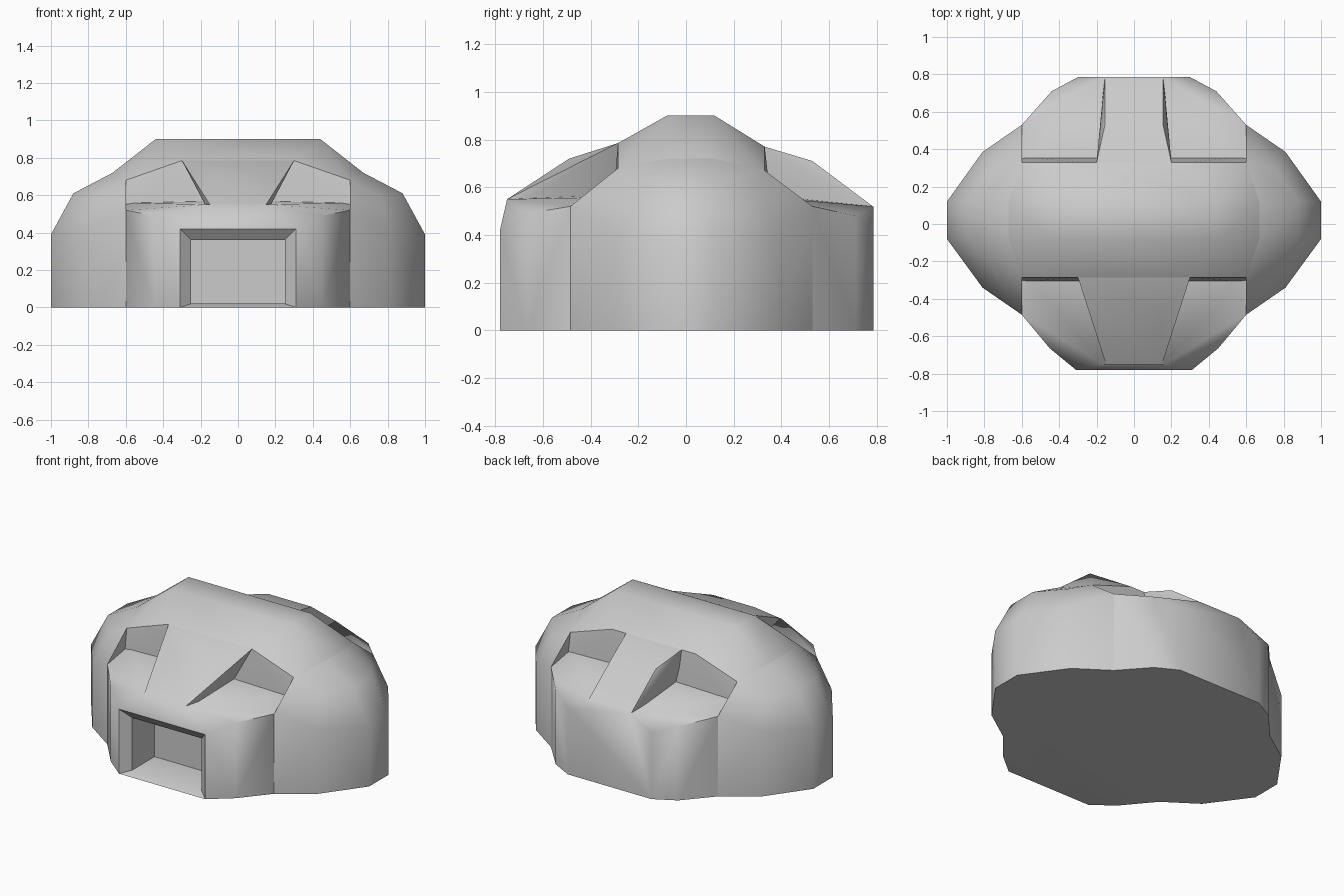
import bpy, bmesh, math

if "Cube" in bpy.data.objects:
    bpy.data.objects.remove(bpy.data.objects["Cube"])


def hull(name, pts, mirror=True, ground=()):
    """Convex faceted solid; pts are mirrored in x, ground is a list of (x, y) at z = 0."""
    pts = list(pts) + [(x, y, 0) for x, y in ground]
    if mirror:
        pts += [(-x, y, z) for x, y, z in pts if x]
    bm = bmesh.new()
    for p in pts:
        bm.verts.new(p)
    res = bmesh.ops.convex_hull(bm, input=bm.verts[:])
    junk = {g for g in res["geom_interior"] + res["geom_unused"]
            if isinstance(g, bmesh.types.BMVert)}
    bmesh.ops.delete(bm, geom=list(junk), context='VERTS')
    bmesh.ops.dissolve_limit(bm, angle_limit=math.radians(1),
                             verts=bm.verts[:], edges=bm.edges[:])
    bmesh.ops.recalc_face_normals(bm, faces=bm.faces[:])
    me = bpy.data.meshes.new(name)
    bm.to_mesh(me)
    bm.free()
    ob = bpy.data.objects.new(name, me)
    bpy.context.collection.objects.link(ob)
    return ob


def smooth(ob, angle=40):
    bpy.ops.object.select_all(action='DESELECT')
    ob.select_set(True)
    bpy.context.view_layer.objects.active = ob
    bpy.ops.object.shade_smooth_by_angle(angle=math.radians(angle))


# central body with the roof ridge
core = hull("central_body", [
    (.44, -.08, .90), (.44, .12, .90),
    (.67, -.08, .72), (.67, .12, .72),
    (.30, -.285, .785), (.30, .33, .77),
    (.60, -.285, .68), (.60, .33, .67),
    (.60, -.31, .50), (.60, .36, .50)],
    ground=[(.60, -.31), (.60, .36)])

# rounded lobes left and right
lobes = []
for side, s in (("right", 1), ("left", -1)):
    p = [(.67, -.08, .72), (.67, .12, .72), (.88, -.08, .61), (.88, .12, .61),
         (1, -.08, .39), (1, .12, .39), (.81, -.34, .42), (.81, .385, .42),
         (.60, -.485, .52), (.60, .53, .52), (.76, -.25, .60), (.76, .29, .60),
         (.60, -.285, .68), (.60, .33, .67)]
    p += [(x, y, 0) for x, y in
          ((1, -.08), (1, .12), (.81, -.34), (.81, .385), (.60, -.485), (.60, .53))]
    lobes.append(hull(side + "_lobe", [(s * x, y, z) for x, y, z in p], mirror=False))

# front terrace block
front = hull("front_terrace", [
    (.60, -.25, .56), (.15, -.25, .57), (.60, -.485, .52), (.45, -.665, .49),
    (.31, -.78, .42), (.16, -.75, .55)],
    ground=[(.60, -.25), (.60, -.485), (.45, -.665), (.31, -.78)])

# rear terrace block
rear = hull("rear_terrace", [
    (.60, .30, .56), (.15, .30, .57), (.60, .53, .52), (.44, .71, .48),
    (.30, .785, .43), (.15, .785, .52)],
    ground=[(.60, .30), (.60, .53), (.44, .71), (.30, .785)])

# narrow spines running down over the terraces
front_spine = hull("front_spine", [
    (.30, -.285, .785), (.15, -.49, .72), (.15, -.75, .55),
    (.15, -.74, .50), (.15, -.25, .50), (.25, -.2, .70)])
rear_spine = hull("rear_spine", [
    (.20, .33, .77), (.155, .53, .71), (.155, .783, .52),
    (.16, .76, .48), (.16, .30, .48), (.20, .25, .70)])

# doorway: splayed frame and deep recess cut from the front block
frame = hull("frame_cutter", [
    (.322, -.79, -.004), (.322, -.79, .432), (.25, -.73, .02), (.25, -.73, .36)])
recess = hull("recess_cutter", [
    (.25, -.76, .02), (.25, -.76, .36), (.25, -.50, .02), (.25, -.50, .36)])
for cutter in (frame, recess):
    cutter.hide_render = True
    cutter.hide_viewport = False
    m = front.modifiers.new(cutter.name, 'BOOLEAN')
    m.operation = 'DIFFERENCE'
    m.solver = 'EXACT'
    m.object = cutter
bpy.context.view_layer.objects.active = front
for m in list(front.modifiers):
    bpy.ops.object.modifier_apply(modifier=m.name)
for cutter in (frame, recess):
    bpy.data.objects.remove(cutter)

for ob in [core, front, rear, front_spine, rear_spine] + lobes:
    smooth(ob)
